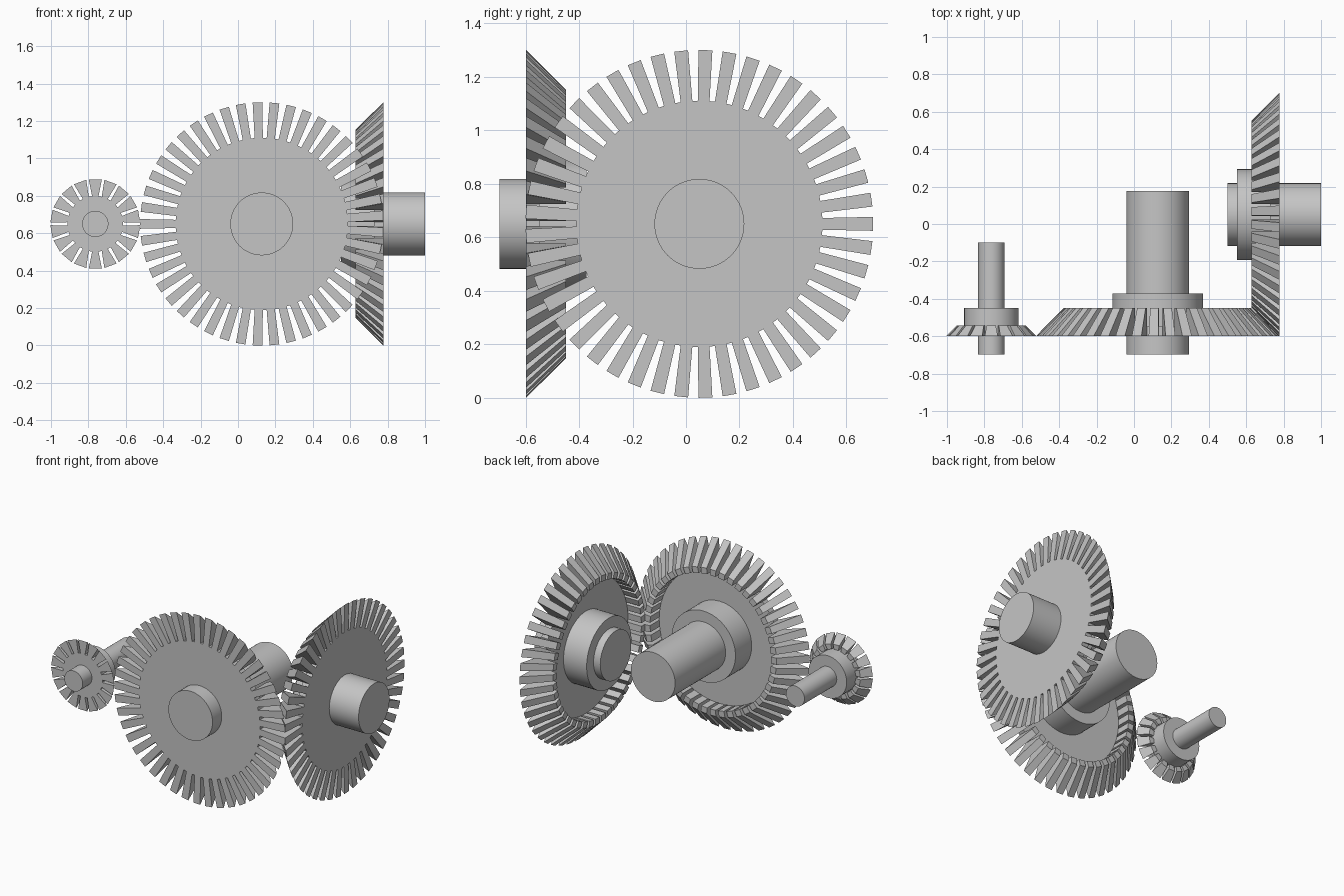
import bpy, bmesh
from math import pi, cos, sin, tau
from mathutils import Matrix, Vector

cube = bpy.data.objects.get("Cube")
if cube:
    bpy.data.objects.remove(cube)

steel = bpy.data.materials.new("plain_grey")
steel.use_nodes = True
grey = (0.56, 0.56, 0.56, 1)
steel.diffuse_color = grey
steel.node_tree.nodes["Principled BSDF"].inputs["Base Color"].default_value = grey


def finish(name, bm, frame):
    """Turn a bmesh into a placed, smooth-by-angle object."""
    bmesh.ops.recalc_face_normals(bm, faces=bm.faces)
    mesh = bpy.data.meshes.new(name)
    bm.to_mesh(mesh)
    bm.free()
    mesh.materials.append(steel)
    obj = bpy.data.objects.new(name, mesh)
    bpy.context.collection.objects.link(obj)
    obj.matrix_world = frame
    bpy.ops.object.select_all(action="DESELECT")
    obj.select_set(True)
    bpy.context.view_layer.objects.active = obj
    bpy.ops.object.shade_smooth_by_angle(angle=pi / 9)


def cylinder(name, radius, start, end, frame):
    """Round bar along the gear axis."""
    bm = bmesh.new()
    bmesh.ops.create_cone(bm, cap_ends=True, segments=64, radius1=radius,
                          radius2=radius, depth=end - start,
                          matrix=Matrix.Translation((0, 0, (start + end) / 2)))
    finish(name, bm, frame)


def toothed_wheel(name, count, phase, tip, back_tip, root, depth, web, tip_w, root_w, frame):
    """Thin web disc with deeper teeth whose tips slope inwards towards the back."""
    bm = bmesh.new()
    back_w = root_w + (tip_w - root_w) * (back_tip - root) / (tip - root)
    front_rim, web_rim = [], []
    for i in range(count):
        a = phase + i * tau / count
        out, side = Vector((cos(a), sin(a), 0)), Vector((-sin(a), cos(a), 0))

        def pair(r, w, z):
            return [bm.verts.new(out * r + side * s * w / 2 + Vector((0, 0, z))) for s in (-1, 1)]

        front_root, front_tip = pair(root, root_w, 0), pair(tip, tip_w, 0)
        end_tip, end_root = pair(back_tip, back_w, depth), pair(root, root_w, depth)
        web_root = pair(root, root_w, web)
        # Flanks, then front, sloping tip, back and inner wall of the tooth
        outline = [front_root, front_tip, end_tip, end_root, web_root]
        for s in (0, 1):
            bm.faces.new([p[s] for p in outline])
        for p, q in zip(outline, outline[1:]):
            bm.faces.new((p[0], p[1], q[1], q[0]))
        front_rim += front_root
        web_rim += web_root
    # Web disc, with its rim showing in the gaps
    bm.faces.new(front_rim)
    bm.faces.new(web_rim)
    n = len(front_rim)
    for i in range(1, n, 2):
        j = (i + 1) % n
        bm.faces.new((front_rim[i], front_rim[j], web_rim[j], web_rim[i]))
    finish(name, bm, frame)


def axis_frame(x, y, axis, across):
    """Local z runs along the gear axis, local x points across it."""
    z, u = Vector(axis), Vector(across)
    rot = Matrix((u, z.cross(u), z)).transposed().to_4x4()
    return Matrix.Translation((x, y, 0.65)) @ rot


# Two matching large gears at right angles, front faces at local z = 0
large = {
    "front": axis_frame(0.127, -0.598, (0, 1, 0), (-1, 0, 0)),
    "side": axis_frame(0.777, 0.05, (-1, 0, 0), (0, 1, 0)),
}
for label, frame in large.items():
    toothed_wheel(label + "_gear_wheel", 45, 0, 0.65, 0.501, 0.46, 0.15, 0.05,
                  0.052, 0.044, frame)
    cylinder(label + "_gear_hub", 0.243, 0.04, 0.226, frame)
cylinder("front_gear_shaft", 0.168, -0.1, 0.775, large["front"])
cylinder("side_gear_shaft", 0.168, -0.223, 0.277, large["side"])

# Small pinion
small = axis_frame(-0.763, -0.598, (0, 1, 0), (-1, 0, 0))
toothed_wheel("pinion_wheel", 18, pi / 18, 0.238, 0.183, 0.148, 0.056, 0.02,
              0.07, 0.034, small)
cylinder("pinion_hub", 0.145, 0.015, 0.149, small)
cylinder("pinion_shaft", 0.07, -0.1, 0.5, small)
